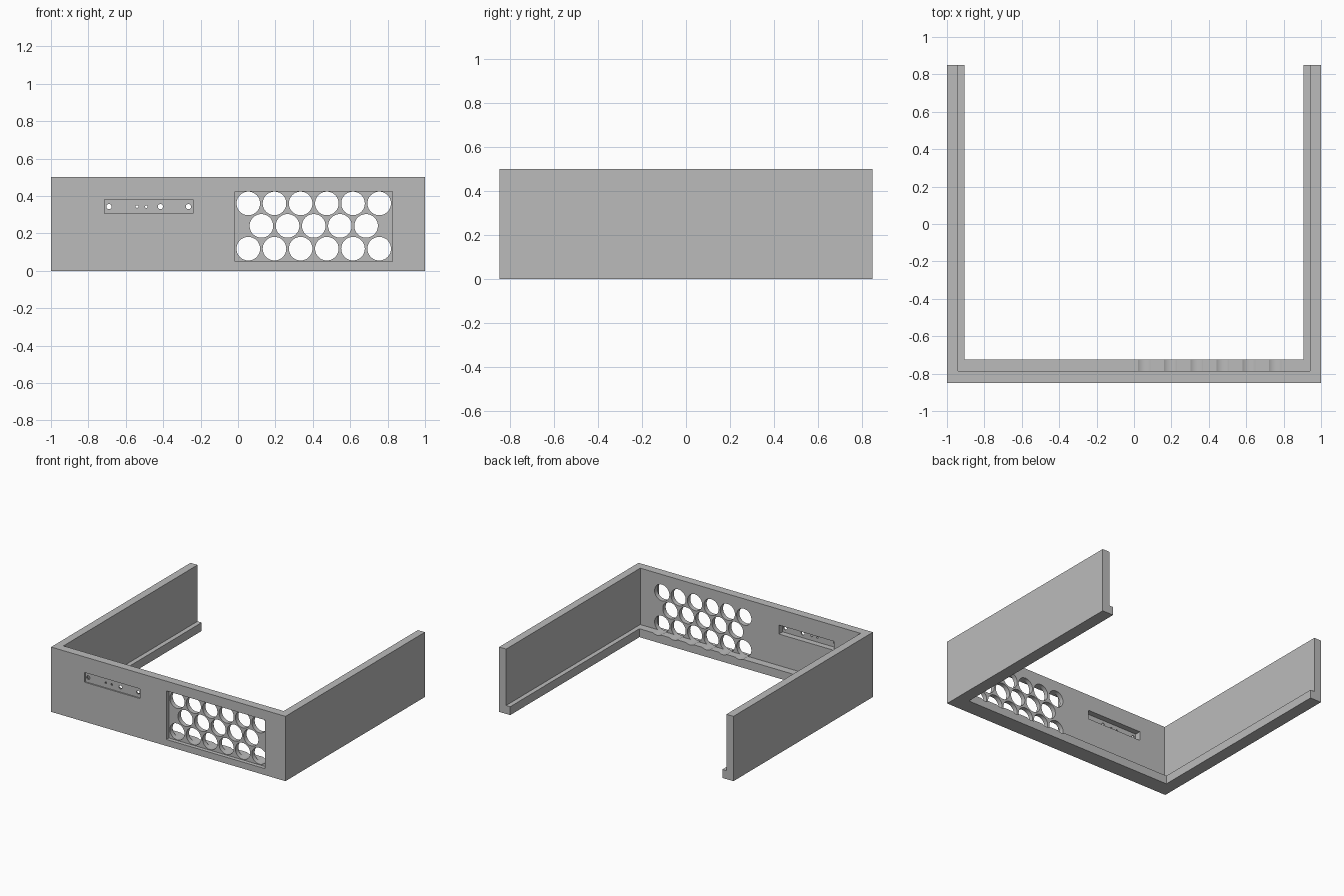
import bpy
import math

cube = bpy.data.objects.get("Cube")
if cube:
    bpy.data.objects.remove(cube, do_unlink=True)

# Single grey plastic
grey = bpy.data.materials.new("grey plastic")
grey.use_nodes = True
colour = (0.5, 0.5, 0.5, 1)
grey.diffuse_color = colour
grey.node_tree.nodes["Principled BSDF"].inputs["Base Color"].default_value = colour


def box(name, x0, x1, y0, y1, z0, z1):
    bpy.ops.mesh.primitive_cube_add(
        size=1, location=((x0 + x1) / 2, (y0 + y1) / 2, (z0 + z1) / 2))
    ob = bpy.context.object
    ob.name = name
    ob.scale = (x1 - x0, y1 - y0, z1 - z0)
    bpy.ops.object.transform_apply(location=True, rotation=False, scale=True)
    return ob


def bore(x, z, radius, sides):
    """Round cutter running through the front wall."""
    bpy.ops.mesh.primitive_cylinder_add(
        vertices=sides, radius=radius, depth=0.3,
        location=(x, FRONT + 0.06, z), rotation=(math.pi / 2, 0, 0))
    return bpy.context.object


def cut(target, cutter):
    cutter.hide_render = True
    mod = target.modifiers.new("cut", "BOOLEAN")
    mod.operation = "DIFFERENCE"
    mod.solver = "EXACT"
    mod.object = cutter
    bpy.context.view_layer.objects.active = target
    bpy.ops.object.modifier_apply(modifier=mod.name)
    bpy.data.objects.remove(cutter, do_unlink=True)


FRONT = -0.85
WALL_BACK = -0.785
LEDGE_TOP = 0.065

# U-shaped frame: solid block, hollowed above and inside the bottom ledge
frame = box("bracket_frame", -1, 1, FRONT, -FRONT, 0, 0.5)
frame.data.materials.append(grey)
cut(frame, box("lower_opening", -0.905, 0.905, -0.725, 1, -0.1, 0.6))
cut(frame, box("upper_opening", -0.94, 0.94, WALL_BACK, 1.1, LEDGE_TOP, 0.7))

# Shallow vent recess and its staggered round holes
cut(frame, box("vent_recess", -0.015, 0.825, -1, FRONT + 0.03, 0.05, 0.425))
for count, start, z in ((6, 0.055, 0.36), (5, 0.125, 0.24), (6, 0.055, 0.118)):
    for i in range(count):
        cut(frame, bore(start + 0.14 * i, z, 0.063, 48))

# Narrow port pocket: shallow at the front, deep behind, with a thin plate left
cut(frame, box("port_front", -0.715, -0.24, -1, FRONT + 0.01, 0.305, 0.38))
cut(frame, box("port_back", -0.712, -0.243, FRONT + 0.02, -0.7, 0.308, 0.377))
for x, radius in ((-0.69, 0.014), (-0.54, 0.007), (-0.49, 0.007),
                  (-0.415, 0.014), (-0.265, 0.014)):
    cut(frame, bore(x, 0.343, radius, 24))

bpy.ops.object.select_all(action="DESELECT")
frame.select_set(True)
bpy.context.view_layer.objects.active = frame
bpy.ops.object.shade_smooth_by_angle(angle=math.radians(30))
